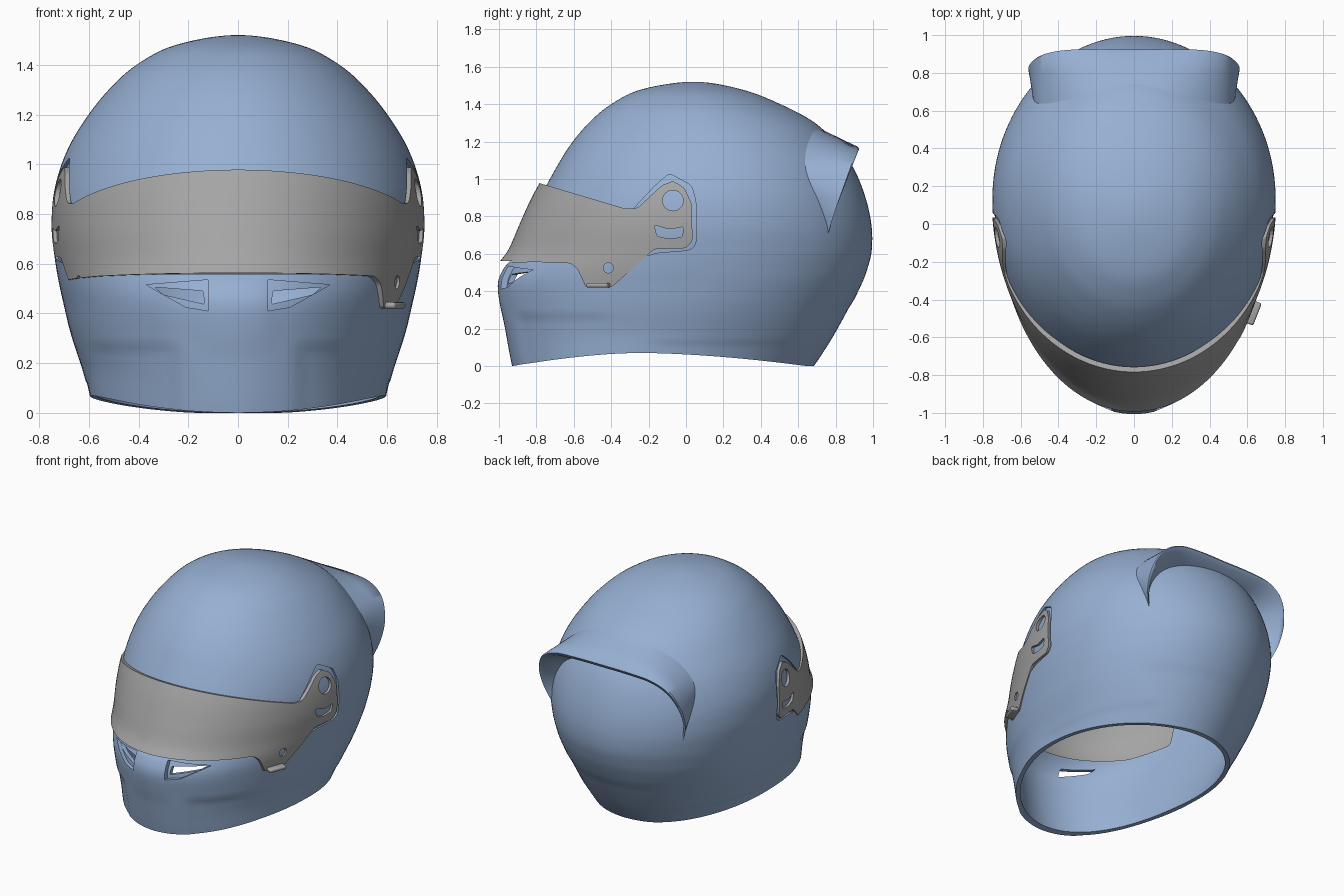
import bpy, bmesh, math
from mathutils import Vector

if "Cube" in bpy.data.objects:
    bpy.data.objects.remove(bpy.data.objects["Cube"], do_unlink=True)


def material(name, rgb):
    m = bpy.data.materials.new(name)
    m.use_nodes = True
    m.diffuse_color = (*rgb, 1)
    m.node_tree.nodes["Principled BSDF"].inputs["Base Color"].default_value = (*rgb, 1)
    return m


BLUE = material("soft blue shell", (0.305, 0.43, 0.645))
GREY = material("visor grey", (0.375, 0.375, 0.375))


def make(name, bm, mat):
    bmesh.ops.recalc_face_normals(bm, faces=bm.faces)
    me = bpy.data.meshes.new(name)
    bm.to_mesh(me)
    bm.free()
    me.materials.append(mat)
    ob = bpy.data.objects.new(name, me)
    bpy.context.collection.objects.link(ob)
    return ob


def combine(ob, cutter, op="DIFFERENCE"):
    """Apply a boolean and throw the cutter away."""
    mod = ob.modifiers.new("cut", "BOOLEAN")
    mod.operation, mod.object, mod.solver = op, cutter, "EXACT"
    deps = bpy.context.evaluated_depsgraph_get()
    ob.data = bpy.data.meshes.new_from_object(ob.evaluated_get(deps))
    ob.modifiers.clear()
    bpy.data.objects.remove(cutter, do_unlink=True)


def smooth(ob, degrees=32):
    bpy.ops.object.select_all(action="DESELECT")
    ob.select_set(True)
    bpy.context.view_layer.objects.active = ob
    bpy.ops.object.shade_smooth_by_angle(angle=math.radians(degrees))


def catmull(a, b, c, d, t):
    return [0.5 * (2 * q + (r - p) * t + (2 * p - 5 * q + 4 * r - s) * t * t
                   + (3 * q - p - 3 * r + s) * t ** 3) for p, q, r, s in zip(a, b, c, d)]


def resample(rows, steps, before, after):
    pts = [before, *rows, after]
    out = [catmull(*pts[i:i + 4], k / steps) for i in range(len(rows) - 1) for k in range(steps)]
    return out + [list(rows[-1])]


# Helmet sections: height, half width, front y, back y, y of widest point
ROWS = [(0, .60, -.93, .69, -.1), (.13, .625, -.955, .775, -.03), (.28, .665, -.98, .86, .04),
        (.43, .70, -1, .935, .1), (.52, .72, -.97, .97, .11), (.62, .737, -.90, .993, .12),
        (.75, .75, -.845, .992, .13), (.9, .738, -.78, .96, .13), (1.05, .69, -.70, .9, .12),
        (1.18, .615, -.62, .81, .11), (1.3, .52, -.52, .69, .1), (1.4, .408, -.40, .505, .07),
        (1.48, .25, -.235, .295, .05), (1.52, 0, .04, .04, .04)]
LEVELS = resample(ROWS, 6, (-.13, .58, -.9, .6, -.15), (1.48, -.25, .295, -.235, .05))
SEGS = 128


def step(v):
    v = min(1, max(0, v))
    return v * v * (3 - 2 * v)


def relief(x, y, z):
    """Shallow pressed panels on cheeks and tail, and a raised nose."""
    ax = abs(x)
    cheek = step((.29 - z) / .05) * step((ax - .22) / .06) * step((-.3 - y) / .25)
    sill = step((.14 - z) / .03) * step((y + .25) / .15)
    tail = step((.36 - z) / .06) * step((y - .60) / .08)
    nose = step((.16 - ax) / .05) * step((z - .2) / .12) * step((.56 - z) / .04) * step(-y)
    return 1 - .011 * cheek - .007 * max(sill, tail) + .006 * nose


def loft(bm, sx=1, sf=1, sb=1, top=0, detail=False):
    """Skin the sections; returns the bottom ring."""
    rings = []
    for z, w, f, b, c in LEVELS[:-1]:
        ring = []
        for i in range(SEGS):
            a = 2 * math.pi * i / SEGS
            x = w * sx * math.sin(a)
            dy = math.cos(a) * ((b - c) * sb if math.cos(a) > 0 else (c - f) * sf)
            y = c + dy
            arch = .07 * max(0, 1 - (abs(y + .25) / (.90 if y > -.25 else .68)) ** 1.7)
            zz = z * (1 - top / 1.52) + arch * max(0, 1 - z / .35)
            k = relief(x, y, zz) if detail else 1
            ring.append(bm.verts.new((x * k, c + dy * k, zz)))
        rings.append(ring)
    pole = bm.verts.new((0, LEVELS[-1][2], LEVELS[-1][0] - top))
    for i in range(SEGS):
        j = (i + 1) % SEGS
        for lo, hi in zip(rings, rings[1:]):
            bm.faces.new((lo[i], lo[j], hi[j], hi[i]))
        bm.faces.new((rings[-1][i], rings[-1][j], pole))
    return rings[0]


def skin(name, mat, outer, inner=None):
    bm = bmesh.new()
    a = loft(bm, **outer)
    if inner:
        b = loft(bm, **inner)
        for i in range(SEGS):
            j = (i + 1) % SEGS
            bm.faces.new((a[i], a[j], b[j], b[i]))
    else:
        bm.faces.new(a)
    return make(name, bm, mat)


def prism(pts, axis, lo, hi, mat, radius=0.0):
    """Extrude an outline along x (points y, z) or along y (points x, z)."""
    bm = bmesh.new()
    place = (lambda p: (lo, *p)) if axis == "x" else (lambda p: (p[0], lo, p[1]))
    bm.faces.new([bm.verts.new(place(p)) for p in pts])
    if radius:
        bmesh.ops.bevel(bm, geom=bm.verts[:], offset=radius, segments=4, profile=.5,
                        affect="VERTICES")
    ext = bmesh.ops.extrude_face_region(bm, geom=bm.faces[:])["geom"]
    move = Vector((hi - lo, 0, 0) if axis == "x" else (0, hi - lo, 0))
    bmesh.ops.translate(bm, verts=[g for g in ext if isinstance(g, bmesh.types.BMVert)], vec=move)
    return make("cutter", bm, mat)


def disc(y, z, r, n=24):
    return [(y + r * math.cos(2 * math.pi * i / n), z + r * math.sin(2 * math.pi * i / n))
            for i in range(n)]


def recess(ob, cutter, depth):
    core = skin("core", BLUE, dict(sx=1 - depth, sf=1 - depth, sb=1 - depth, top=depth))
    combine(cutter, core)
    combine(ob, cutter)


# Hollow shell with a thin wall
shell = skin("helmet_shell", BLUE, dict(detail=True), dict(sx=.945, sf=.95, sb=.95, top=.045))

# Shallow seat for the visor hinges
seat = [(-.09, 1.03), (.03, .965), (.053, .88), (.053, .65), (.02, .62), (-.16, .605),
        (-.3, .56), (-.62, .57), (-.62, .80), (-.3, .82), (-.17, .96)]
recess(shell, prism(seat, "x", -1, 1, BLUE, .02), .016)

# Eye port
port = [(-1.2, .56), (-.62, .555), (-.36, .60), (-.32, .80), (-.55, .88), (-1.2, .95)]
combine(shell, prism(port, "x", -1, 1, BLUE, .02))

# Chin vents: recessed frame and through slot on each side
frame = [(.37, .515), (.12, .535), (.12, .41), (.21, .425)]
slot = [(.335, .505), (.14, .49), (.135, .437), (.30, .475)]
for s in (-1, 1):
    recess(shell, prism([(s * x, z) for x, z in frame], "y", -1.2, -.6, BLUE), .024)
    combine(shell, prism([(s * x, z) for x, z in slot], "y", -1.2, -.6, BLUE, .006))
smooth(shell)

# Visor: a wrapped band trimmed to its side outline
visor = skin("visor", GREY, dict(sx=1.004, sf=1.05, sb=1.004),
             dict(sx=.972, sf=1.022, sb=.972, top=.02))
outline = [(-1.2, .562), (-.98, .562), (-.62, .55), (-.58, .52), (-.535, .42), (-.40, .42),
           (-.17, .625), (0, .63), (.035, .67), (.03, .87), (-.01, .955), (-.07, .99),
           (-.13, .965), (-.26, .845), (-.32, .84), (-.79, .98), (-1.2, 1.10)]
combine(visor, prism(outline, "x", -1, 1, GREY, .014), "INTERSECT")
no_tab = [(-.63, .3), (-.63, .551), (-.27, .535), (-.1, .3)]
combine(visor, prism(no_tab, "x", -1, -.2, GREY))
banana = [(-.17, .755), (-.155, .695), (-.09, .68), (-.02, .69), (-.012, .745), (-.09, .73)]
for hole in (disc(-.07, .885, .055), disc(-.415, .525, .027), banana):
    combine(visor, prism(hole, "x", -1, 1, GREY, .012 if hole is banana else 0))
smooth(visor)

# Finger lip under the visor tab
bm = bmesh.new()
bmesh.ops.create_cube(bm, size=1)
bmesh.ops.scale(bm, vec=(.055, .125, .026), verts=bm.verts)
bmesh.ops.bevel(bm, geom=bm.edges[:], offset=.011, segments=3, profile=.5, affect="EDGES")
lip = make("visor_lip", bm, GREY)
lip.location, lip.rotation_euler = (.628, -.47, .432), (0, 0, -.38)
smooth(lip, 60)

# Rear spoiler: an arched fin, half described then mirrored
trail = [(0, .932, 1.165), (.2, .934, 1.165), (.38, .928, 1.15), (.5, .90, 1.08),
         (.556, .85, .95), (.553, .80, .82), (.51, .76, .70)]
lead = [(0, .52, 1.365), (.2, .52, 1.33), (.36, .52, 1.22), (.48, .55, 1.1),
        (.525, .60, 1.0), (.515, .66, .87), (.465, .73, .69)]


def arch(half):
    full = [(-x, y, z) for x, y, z in half[:0:-1]] + half
    return [Vector(p) for p in resample(full, 6, full[0], full[-1])]


bm = bmesh.new()
heart = Vector((0, .2, .75))
sections = []
for L, T in zip(arch(lead), arch(trail)):
    under = T.lerp(heart, .045) + Vector((0, .008, -.01))
    root = T.lerp(heart, .22)
    edge = T.lerp(L, .04)
    ring = [L, L.lerp(T, .35), L.lerp(T, .7), edge, T.lerp(heart, .012), under,
            under.lerp(root, .5) - Vector((0, .01, 0)), root]
    sections.append([bm.verts.new(p) for p in ring])
for a, b in zip(sections, sections[1:]):
    for i in range(len(a)):
        j = (i + 1) % len(a)
        bm.faces.new((a[i], a[j], b[j], b[i]))
bm.faces.new(sections[0])
bm.faces.new(sections[-1])
smooth(make("rear_spoiler", bm, BLUE), 50)
